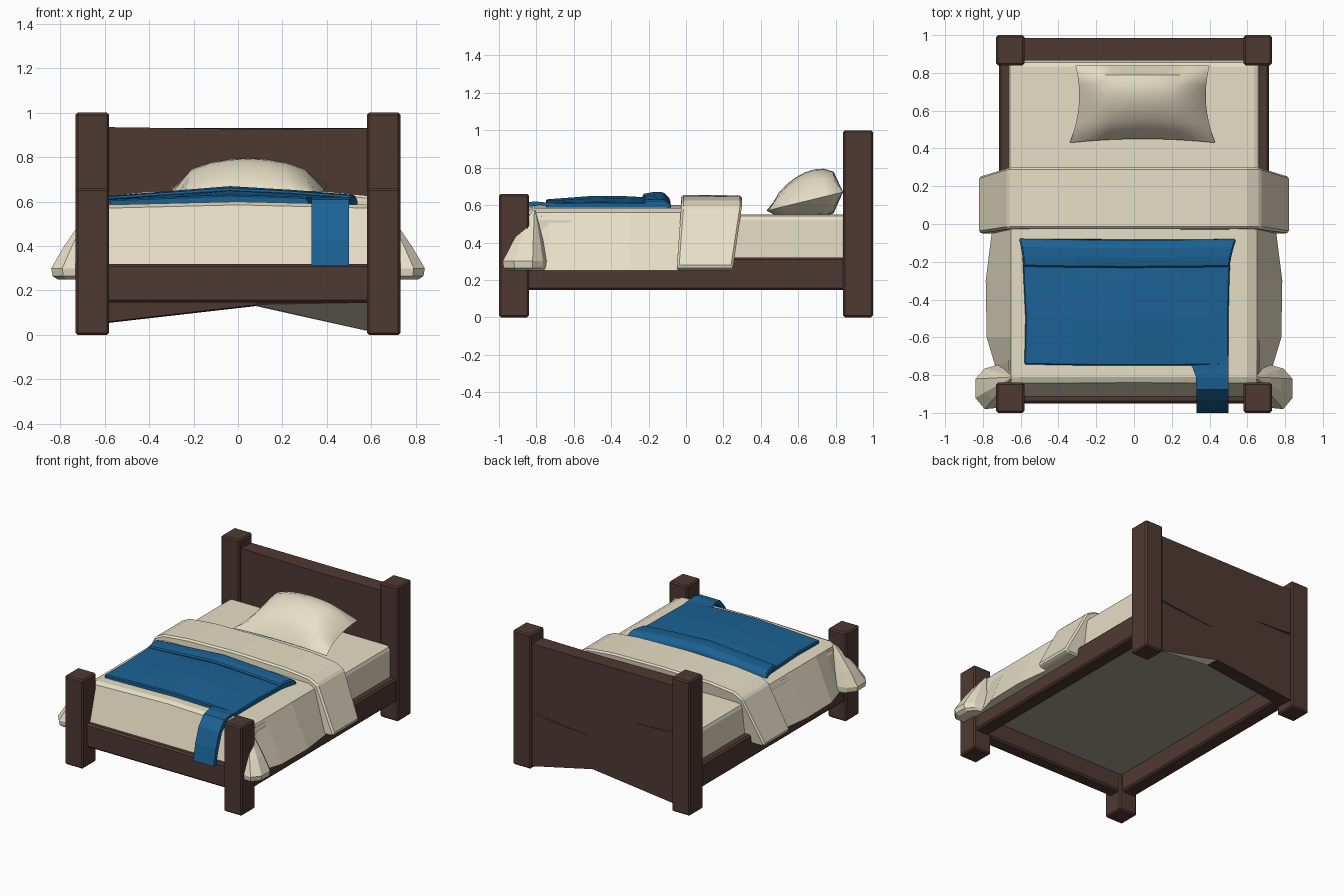
import bpy, bmesh, math
from mathutils import Vector

if "Cube" in bpy.data.objects:
    bpy.data.objects.remove(bpy.data.objects["Cube"])


def material(name, rgb):
    m = bpy.data.materials.new(name)
    m.diffuse_color = (*rgb, 1)
    m.use_nodes = True
    m.node_tree.nodes["Principled BSDF"].inputs["Base Color"].default_value = m.diffuse_color
    return m


WOOD = material("dark brown wood", (0.078, 0.041, 0.032))
CREAM = material("cream linen", (0.80, 0.735, 0.565))
GREY = material("grey underside", (0.36, 0.34, 0.27))
BLUE = material("blue wool", (0.011, 0.122, 0.30))


def finish(name, bm, mats, bevel=0, segments=1):
    bmesh.ops.recalc_face_normals(bm, faces=bm.faces)
    me = bpy.data.meshes.new(name)
    bm.to_mesh(me)
    bm.free()
    for m in mats:
        me.materials.append(m)
    ob = bpy.data.objects.new(name, me)
    bpy.context.collection.objects.link(ob)
    if bevel:
        mod = ob.modifiers.new("bevel", 'BEVEL')
        mod.width, mod.segments, mod.limit_method = bevel, segments, 'ANGLE'
    return ob


def box(name, x, y, z, mat, bevel=0.012, segments=1):
    bm = bmesh.new()
    bmesh.ops.create_cube(bm, size=1)
    for v in bm.verts:
        v.co = Vector([(a + b) / 2 + c * (b - a) for (a, b), c in zip((x, y, z), v.co)])
    return finish(name, bm, [mat], bevel, segments)


def loft(name, rings, mats, bevel=0, rule=None):
    """Skin closed rings of equal length and cap both ends."""
    bm = bmesh.new()
    vs = [[bm.verts.new(p) for p in r] for r in rings]
    n = len(rings[0])
    for i in range(len(vs) - 1):
        for j in range(n):
            k = (j + 1) % n
            f = bm.faces.new((vs[i][j], vs[i][k], vs[i + 1][k], vs[i + 1][j]))
            if rule:
                f.material_index = rule(i, j)
    bm.faces.new(vs[0])
    bm.faces.new(vs[-1])
    return finish(name, bm, mats, bevel)


# Posts and rails
for s, side in ((-1, "left"), (1, "right")):
    px = sorted((s * 0.58, s * 0.73))
    box(f"{side}_head_post", px, (0.84, 1.0), (0, 1.0), WOOD, 0.01)
    box(f"{side}_foot_post", px, (-1.0, -0.84), (0, 0.66), WOOD, 0.01)
    box(f"{side}_side_rail", sorted((s * 0.60, s * 0.715)), (-0.9, 0.9), (0.145, 0.32), WOOD)
box("foot_rail", (-0.62, 0.62), (-0.95, -0.85), (0.145, 0.32), WOOD)

# Headboard: uneven lower edge, right underside is grey
rings = [[(x, 0.865, 0.22), (x, yf, zf), (x, 0.985, zb), (x, 0.985, 0.93), (x, 0.865, zt)]
         for x, yf, zf, zb, zt in ((-0.62, 0.87, 0.055, 0.05, 0.935), (0.08, 0.88, 0.135, 0.13, 0.925),
                                   (0.62, 0.945, 0.145, 0.01, 0.93))]
board = loft("headboard", rings, [WOOD, GREY],
             rule=lambda i, j: 1 if (i, j) == (1, 1) else 0)

# Tapered cracks cut in the back of the headboard
for x0, x1, z0, z1 in ((0.60, 0.10, 0.42, 0.37), (-0.60, -0.28, 0.58, 0.57)):
    cut = loft("crack_cutter", [[(x0, 0.97, z0), (x0, 1.0, z0 + 0.015), (x0, 1.0, z0 - 0.015)],
                                [(x1, 0.983, z1), (x1, 1.0, z1 + 0.003), (x1, 1.0, z1 - 0.003)]], [WOOD])
    mod = board.modifiers.new("crack", 'BOOLEAN')
    mod.operation, mod.object, mod.solver = 'DIFFERENCE', cut, 'EXACT'
    bpy.context.view_layer.objects.active = board
    bpy.ops.object.modifier_apply(modifier=mod.name)
    bpy.data.objects.remove(cut)

# Mattress, and the grey base recessed between the rails
box("mattress", (-0.665, 0.665), (-0.80, 0.865), (0.29, 0.55), CREAM, 0.03, 2)
box("bed_base", (-0.62, 0.62), (-0.87, 0.87), (0.28, 0.31), GREY, 0)


def drape(yt, yb, top, half):
    """Mirrored cross-section; y runs from yt at the top to yb at the hem."""
    pts = [(0, top)] + half + [(-x, z) for x, z in reversed(half)]
    return [(x, yb + (yt - yb) * min(1, max(0, (z - 0.26) / 0.32)), z) for x, z in pts]


# Bed cover draped over the mattress
rows = ((-0.02, -0.02, 0.60, 0.75), (-0.3, -0.3, 0.60, 0.785), (-0.6, -0.6, 0.60, 0.78),
        (-0.72, -0.75, 0.60, 0.735), (-0.81, -0.87, 0.60, 0.70), (-0.84, -0.93, 0.585, 0.69))
loft("bed_cover", [drape(yt, yb, t, [(0.60, t - 0.015), (0.65, t - 0.04), (xo, 0.25), (0.67, 0.25), (0.64, 0.305)])
                   for yt, yb, t, xo in rows], [CREAM])

# Cover corners flaring out around the foot posts
outline = ((0.70, -0.74), (0.79, -0.765), (0.84, -0.82), (0.84, -0.92), (0.79, -0.98), (0.69, -0.97))
for s, side in ((-1, "left"), (1, "right")):
    rings = []
    for t, z in ((0.06, 0.57), (0.38, 0.49), (0.70, 0.40), (1.0, 0.30), (0.97, 0.265), (0.85, 0.25)):
        rings.append([(s * (0.645 + (x - 0.645) * t), -0.81 + (y + 0.81) * t, z) for x, y in outline])
    loft(f"{side}_cover_corner", rings, [CREAM])

# Turned-down fold of the cover
fold = [(0.40, 0.645), (0.60, 0.625), (0.67, 0.59), (0.825, 0.27), (0.80, 0.25), (0.67, 0.25), (0.64, 0.305)]
loft("cover_fold", [drape(-0.025, -0.05, 0.655, fold), drape(0.30, 0.25, 0.652, fold)], [CREAM], 0.012)


# Blue throw: body, folded upper edge and hanging strip
def throw(name, rows, bevel):
    rings = []
    for y, x0, x1, top, drop in rows:
        xs = [x0 + (x1 - x0) * i / 4 for i in range(5)]
        rings.append([(x, y + 0.02 * x * x, top - drop * abs(x)) for x in xs]
                     + [(x, y + 0.02 * x * x, 0.575) for x in reversed(xs)])
    loft(name, rings, [BLUE], bevel)


throw("throw_body", ((-0.75, -0.58, 0.50, 0.632, 0.04), (-0.5, -0.575, 0.50, 0.652, 0.07),
                     (-0.3, -0.585, 0.505, 0.650, 0.07), (-0.18, -0.59, 0.51, 0.640, 0.05)), 0.006)
throw("throw_fold", ((-0.232, -0.585, 0.505, 0.662, 0.07), (-0.18, -0.59, 0.515, 0.672, 0.08),
                     (-0.12, -0.60, 0.53, 0.672, 0.08), (-0.085, -0.61, 0.54, 0.635, 0.06)), 0.008)
path = ((-0.70, 0.612, 0.26), (-0.76, 0.615, 0.31), (-0.81, 0.62, 0.328), (-0.875, 0.61, 0.33),
        (-0.935, 0.54, 0.33), (-0.975, 0.43, 0.33), (-1.0, 0.31, 0.33))
loft("throw_strip", [[(x0, y, z), (0.50, y, z), (0.50, y + 0.03, z - 0.02 * (z > 0.4)),
                      (x0, y + 0.03, z - 0.02 * (z > 0.4))] for y, z, x0 in path], [BLUE])

# Pillow: two bulged grids sharing a pinched rim, leaning on the headboard
bm = bmesh.new()
for height in (0.155, -0.13):
    new = bmesh.ops.create_grid(bm, x_segments=8, y_segments=8, size=1)["verts"]
    for p in new:
        u, v = p.co.x, p.co.y
        b = (max(0, 1 - u * u) * max(0, 1 - v * v)) ** 0.48
        p.co = (0.045 + 0.37 * u * (1 - 0.09 * (1 - v * v)) - 0.015 * v * u,
                0.635 + 0.205 * v * (1 - 0.1 * (1 - u * u) * (v < 0)),
                max(0.54, 0.62 + 0.05 * v + height * b * (1 + 0.22 * v)))
bmesh.ops.remove_doubles(bm, verts=bm.verts, dist=0.0005)
pillow = finish("pillow", bm, [CREAM])
bpy.ops.object.select_all(action='DESELECT')
pillow.select_set(True)
bpy.context.view_layer.objects.active = pillow
bpy.ops.object.shade_smooth_by_angle(angle=math.radians(45))
